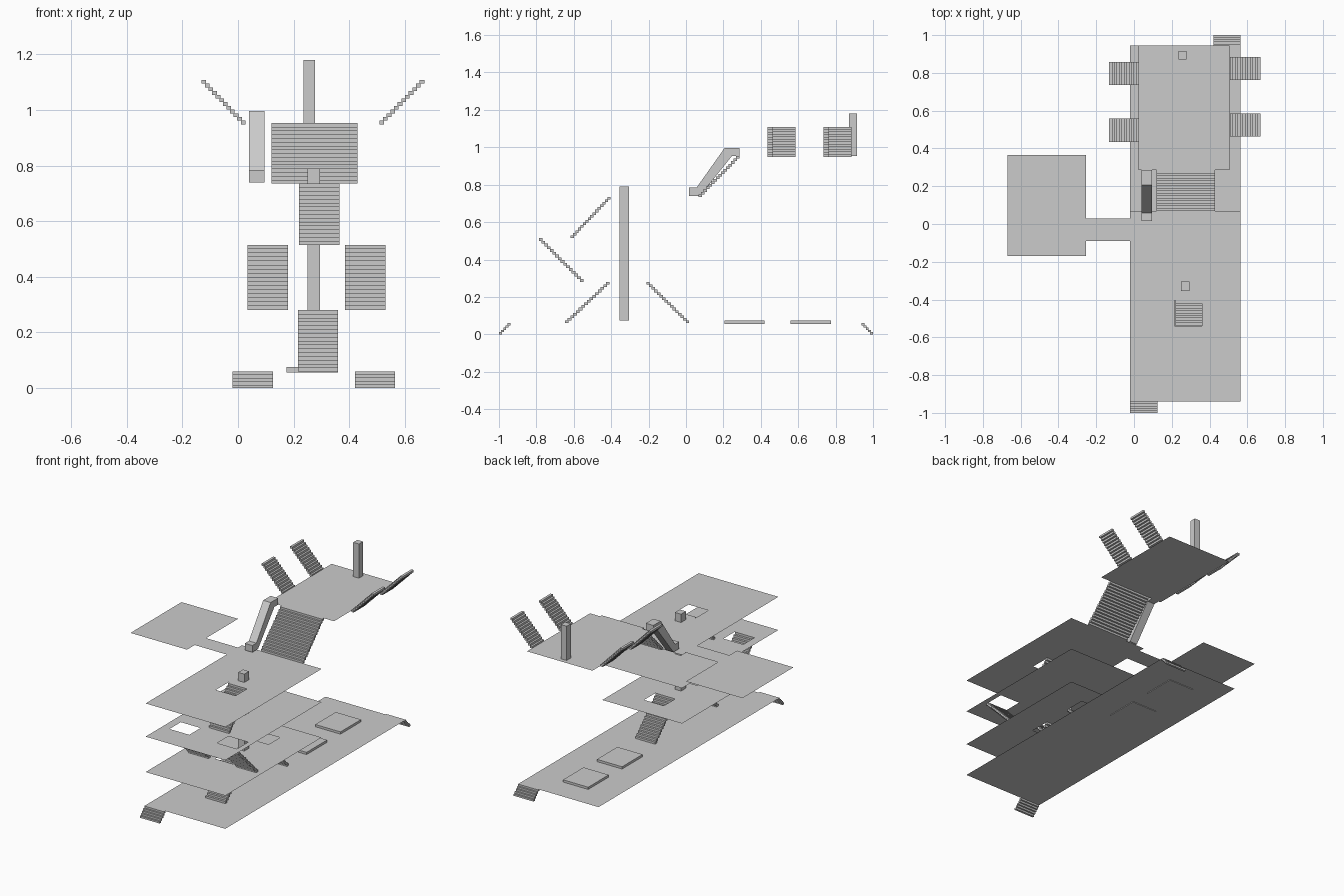
import bpy
import bmesh

cube = bpy.data.objects.get("Cube")
if cube:
    bpy.data.objects.remove(cube, do_unlink=True)

# One plain grey for the whole building
grey = bpy.data.materials.new("plain grey")
grey.use_nodes = True
colour = (0.6, 0.6, 0.6, 1)
grey.diffuse_color = colour
grey.node_tree.nodes["Principled BSDF"].inputs["Base Color"].default_value = colour


def finish(name, bm):
    mesh = bpy.data.meshes.new(name)
    bm.to_mesh(mesh)
    bm.free()
    mesh.materials.append(grey)
    obj = bpy.data.objects.new(name, mesh)
    bpy.context.collection.objects.link(obj)
    return obj


def add_box(bm, x, y, z):
    verts = bmesh.ops.create_cube(bm, size=1)["verts"]
    for v in verts:
        for axis, (low, high) in enumerate((x, y, z)):
            v.co[axis] = low if v.co[axis] < 0 else high


def box(name, x, y, z):
    bm = bmesh.new()
    add_box(bm, x, y, z)
    return finish(name, bm)


def floor(name, z, areas, holes=()):
    """Thin sheet covering the rectangles (x0, x1, y0, y1), less the holes."""
    rects = list(areas) + list(holes)
    xs = sorted({v for r in rects for v in r[:2]})
    ys = sorted({v for r in rects for v in r[2:]})

    def inside(x, y, group):
        return any(a < x < b and c < y < d for a, b, c, d in group)

    bm = bmesh.new()
    for x0, x1 in zip(xs, xs[1:]):
        for y0, y1 in zip(ys, ys[1:]):
            cx, cy = (x0 + x1) / 2, (y0 + y1) / 2
            if inside(cx, cy, areas) and not inside(cx, cy, holes):
                corners = ((x0, y0), (x1, y0), (x1, y1), (x0, y1))
                bm.faces.new([bm.verts.new((x, y, z)) for x, y in corners])
    bmesh.ops.remove_doubles(bm, verts=bm.verts, dist=0.0001)
    bmesh.ops.dissolve_limit(bm, angle_limit=0.01, verts=bm.verts, edges=bm.edges)
    return finish(name, bm)


def stairs(name, side, run, rise, steps, along="y"):
    """Flight of separate treads from run[0], rise[0] up to run[1], rise[1]."""
    bm = bmesh.new()
    go = (run[1] - run[0]) / steps
    up = (rise[1] - rise[0]) / steps
    for i in range(steps):
        start = run[0] + go * i
        tread = sorted((start - go * 0.15, start + go * 1.15))
        height = (rise[0] + up * i, rise[0] + up * (i + 1))
        if along == "y":
            add_box(bm, side, tread, height)
        else:
            add_box(bm, tread, side, height)
    return finish(name, bm)


# Levels and shared outlines
G, F1, F2, F3, ROOF = 0.06, 0.28, 0.515, 0.735, 0.953
X0, X1 = -0.02, 0.565
middle = (0.215, 0.36)
right_flight, left_flight = (0.035, 0.18), (0.385, 0.53)
block = (X0, X1, -0.94, 0.07)

# Floors
floor("ground_floor", G, [(X0, X1, -0.94, 0.945)])
floor("first_floor", F1, [block],
      [(*middle, -0.545, -0.41), (*middle, -0.21, -0.075)])
floor("second_floor", F2, [block],
      [(*right_flight, -0.785, -0.65), (*left_flight, -0.785, -0.65)])
floor("third_floor_and_balcony", F3,
      [block, (-0.255, X0, -0.09, 0.03), (-0.67, -0.255, -0.17, 0.365)],
      [(*middle, -0.54, -0.405)])
floor("upper_deck", ROOF, [(0.025, 0.505, 0.285, 0.945)])

# Entry steps
stairs("front_entry_steps", (X0, 0.125), (-0.998, -0.94), (0, G), 5)
stairs("back_entry_steps", (0.42, X1), (0.998, 0.94), (0, G), 5)

# Flights between the floors
stairs("front_lower_stairs", middle, (-0.645, -0.41), (G, F1), 16)
stairs("back_lower_stairs", middle, (0.015, -0.21), (G, F1), 16)
stairs("right_middle_stairs", right_flight, (-0.55, -0.785), (F1, F2), 16)
stairs("left_middle_stairs", left_flight, (-0.55, -0.785), (F1, F2), 16)
stairs("upper_stairs", (0.22, 0.365), (-0.615, -0.405), (F2, F3), 16)
stairs("wide_deck_stairs", (0.12, 0.43), (0.07, 0.283), (F3, ROOF), 16)

# Flights rising from both sides of the deck
for i, y in enumerate((0.435, 0.735)):
    stairs(f"right_wing_stairs_{i + 1}", (y, y + 0.123), (0.025, -0.13),
           (ROOF - 0.005, 1.108), 12, "x")
    stairs(f"left_wing_stairs_{i + 1}", (y + 0.028, y + 0.15), (0.51, 0.668),
           (ROOF - 0.005, 1.108), 12, "x")

# Shafts
box("main_shaft", (0.25, 0.295), (-0.355, -0.305), (0.075, 0.79))
box("deck_shaft", (0.235, 0.277), (0.872, 0.915), (ROOF, 1.18))

# Low platforms on the ground floor
for i, y in enumerate((0.205, 0.56)):
    box(f"low_platform_{i + 1}", (0.175, 0.36), (y, y + 0.215), (0.056, 0.075))

# Sloped lift beside the wide stairs
profile = [(0.015, 0.74), (0.075, 0.74), (0.245, ROOF), (0.285, ROOF),
           (0.285, 0.997), (0.207, 0.997), (0.057, 0.785), (0.015, 0.785)]
bm = bmesh.new()
face = bm.faces.new([bm.verts.new((0.04, y, z)) for y, z in profile])
side = bmesh.ops.extrude_face_region(bm, geom=[face])["geom"]
bmesh.ops.translate(bm, vec=(0.055, 0, 0),
                    verts=[v for v in side if isinstance(v, bmesh.types.BMVert)])
bmesh.ops.recalc_face_normals(bm, faces=bm.faces)
finish("sloped_lift", bm)
